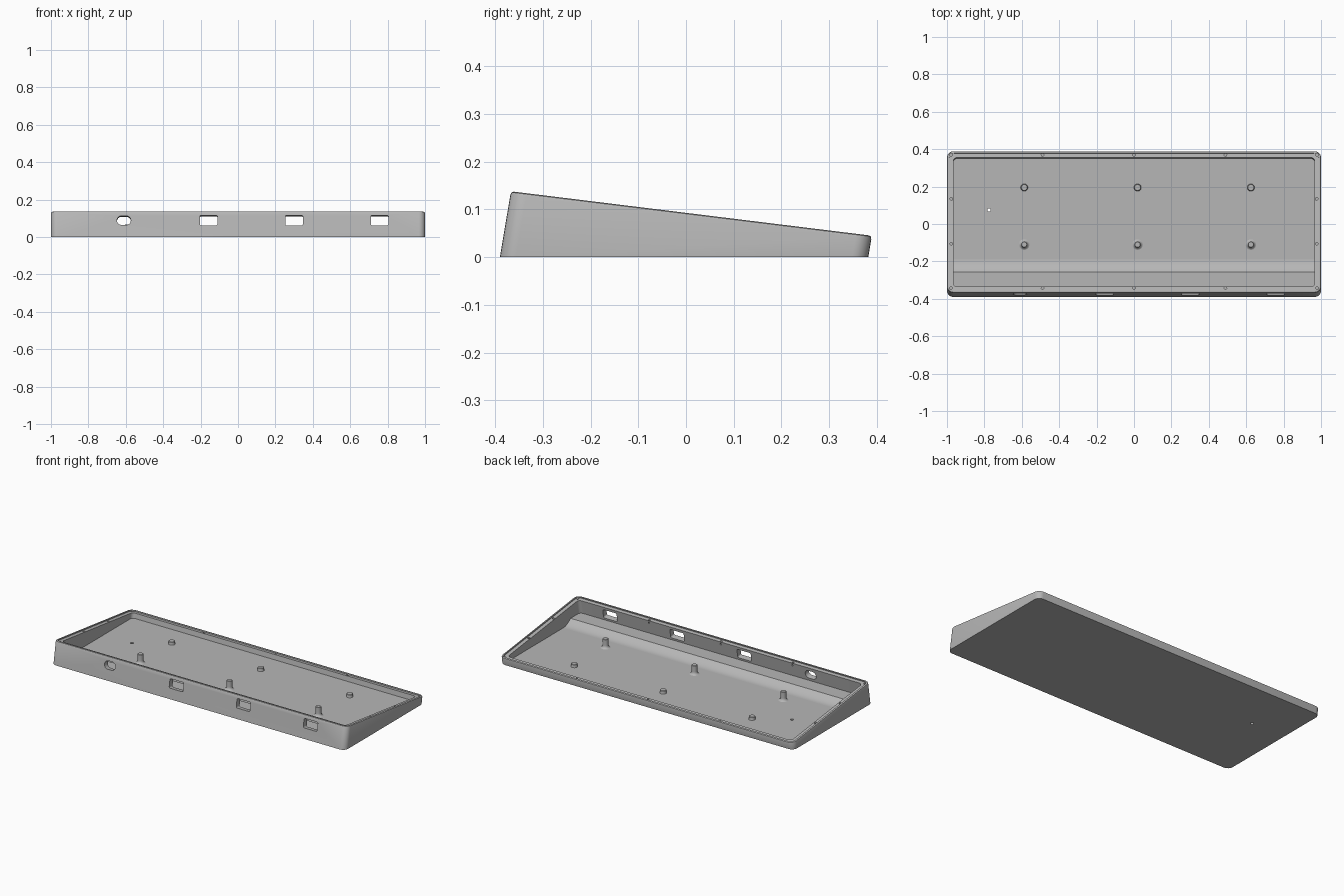
import bpy, bmesh, math
from mathutils import Matrix

if "Cube" in bpy.data.objects:
    bpy.data.objects.remove(bpy.data.objects["Cube"])

LEAN = 0.167            # backward lean of the front and back walls
SLOPE = 0.123           # fall of the rim towards the back
HALF_X, HALF_Y, MID_Y = 1.0, 0.386, -0.004
FLOOR = 0.012

grey = bpy.data.materials.new("light grey")
grey.use_nodes = True
COLOUR = (0.47, 0.47, 0.47, 1)
grey.diffuse_color = COLOUR
grey.node_tree.nodes["Principled BSDF"].inputs["Base Color"].default_value = COLOUR


def make_object(name, bm):
    bmesh.ops.recalc_face_normals(bm, faces=bm.faces[:])
    mesh = bpy.data.meshes.new(name)
    bm.to_mesh(mesh)
    bm.free()
    mesh.materials.append(grey)
    obj = bpy.data.objects.new(name, mesh)
    bpy.context.collection.objects.link(obj)
    return obj


def smooth(obj):
    bpy.ops.object.select_all(action='DESELECT')
    obj.select_set(True)
    bpy.context.view_layer.objects.active = obj
    bpy.ops.object.shade_smooth_by_angle(angle=math.radians(30))


def rounded_rect(hx, hy, r, steps=6):
    points = []
    for q, (sx, sy) in enumerate([(1, 1), (-1, 1), (-1, -1), (1, -1)]):
        for i in range(steps + 1):
            a = (q + i / steps) * math.pi / 2
            points.append((sx * (hx - r) + r * math.cos(a),
                           sy * (hy - r) + r * math.sin(a)))
    return points


def loft(bm, rings):
    rows = [[bm.verts.new(p) for p in ring] for ring in rings]
    n = len(rows[0])
    for a, b in zip(rows, rows[1:]):
        for i in range(n):
            j = (i + 1) % n
            bm.faces.new((a[i], a[j], b[j], b[i]))
    bm.faces.new(rows[0][::-1])
    bm.faces.new(rows[-1])


def rim_height(y):
    return 0.138 - SLOPE * (y + 0.367)


def case_ring(inset, drop=None, z=None):
    """Outline of the leaning case, at a drop below the rim or a fixed height."""
    ring = []
    r = max(0.034 - inset * 0.4, 0.012)
    for x, y in rounded_rect(HALF_X - inset, HALF_Y - inset, r):
        y += MID_Y
        h = z if z is not None else (rim_height(y) - drop) / (1 + SLOPE * LEAN)
        ring.append((x, y + LEAN * h, h))
    return ring


# Tray: outer wall, rounded lip, recessed ledge, inner wall and floor
bm = bmesh.new()
loft(bm, [case_ring(0, z=0), case_ring(0, 0.007), case_ring(0.002, 0.002),
          case_ring(0.006, 0), case_ring(0.011, 0), case_ring(0.011, 0.007),
          case_ring(0.034, 0.007), case_ring(0.034, z=FLOOR)])
tray = make_object("tray", bm)

# Cutters: ports in the front wall, screw holes in the ledge, drain hole
bm = bmesh.new()


def cut_port(x, hx, hz, r):
    rings = []
    for y in (-0.43, -0.31):
        zc = 0.089 - LEAN * (y + 0.375)
        rings.append([(x + u, y, zc + v) for u, v in rounded_rect(hx, hz, r)])
    loft(bm, rings)


def cut_round(x, y, z, r, depth):
    bmesh.ops.create_cone(bm, cap_ends=True, segments=16, radius1=r, radius2=r,
                          depth=depth, matrix=Matrix.Translation((x, y, z)))


for x in (-0.157, 0.3, 0.757):
    cut_port(x, 0.047, 0.028, 0.008)
cut_port(-0.61, 0.037, 0.025, 0.0245)

screws = [(x, y) for x in (-0.979, -0.489, 0, 0.489, 0.979) for y in (-0.343, 0.37)]
screws += [(x, y) for x in (-0.977, 0.977) for y in (-0.105, 0.134)]
for x, y in screws:
    cut_round(x, y, rim_height(y) - 0.012, 0.007, 0.03)
cut_round(-0.775, 0.075, 0, 0.009, 0.1)
cutter = make_object("hole_cutter", bm)
cutter.hide_render = True

cut = tray.modifiers.new("holes", 'BOOLEAN')
cut.operation = 'DIFFERENCE'
cut.solver = 'EXACT'
cut.object = cutter
bpy.context.view_layer.objects.active = tray
bpy.ops.object.modifier_apply(modifier=cut.name)
bpy.data.objects.remove(cutter)
smooth(tray)

# Raised step along the inside of the front wall, with a curved rise
profile = [(-0.36, 0.005), (-0.35, 0.044), (-0.256, 0.044)]
for i in range(1, 9):
    t = i / 8
    profile.append((-0.256 + 0.07 * t, FLOOR + 0.032 * (1 - t) ** 2))
profile.append((-0.186, 0.005))
bm = bmesh.new()
loft(bm, [[(x, y, z) for y, z in profile] for x in (-0.975, 0.975)])
smooth(make_object("front_step", bm))


# Support posts, the front ones tall with a flared foot
def post(name, x, y, outline, sides=24):
    bm = bmesh.new()
    loft(bm, [[(x + r * math.cos(2 * math.pi * i / sides),
                y + r * math.sin(2 * math.pi * i / sides), z)
               for i in range(sides)] for r, z in outline])
    smooth(make_object(name, bm))


foot = [(0.016 + 0.016 * (1 - t / 6) ** 2, FLOOR - 0.001 + 0.02 * (t / 6) ** 1.5)
        for t in range(7)]
for side, x in (("right", -0.587), ("middle", 0.019), ("left", 0.625)):
    post(f"front_post_{side}", x, -0.11, foot + [(0.016, 0.066), (0.014, 0.068)])
    post(f"back_post_{side}", x, 0.195,
         [(0.02, FLOOR - 0.001), (0.018, FLOOR + 0.004), (0.018, 0.029), (0.016, 0.031)])
